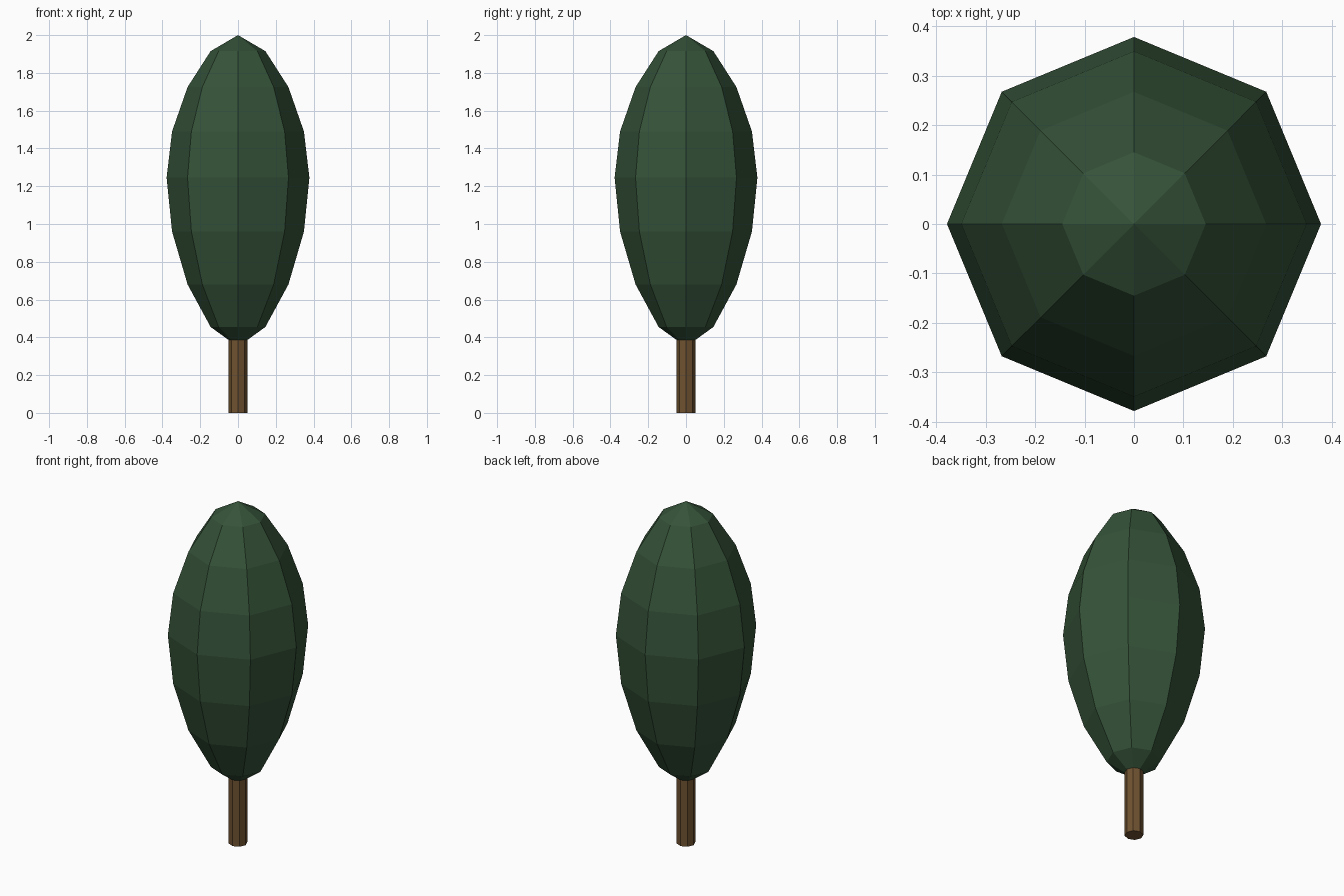
import bpy, bmesh
from math import cos, sin, pi

if "Cube" in bpy.data.objects:
    bpy.data.objects.remove(bpy.data.objects["Cube"])

SIDES = 8


def material(name, color):
    m = bpy.data.materials.new(name)
    m.diffuse_color = color
    m.use_nodes = True
    m.node_tree.nodes["Principled BSDF"].inputs["Base Color"].default_value = m.diffuse_color
    return m


def lathe(name, profile, mat):
    """Revolve (radius, z) points into a flat-faced eight-sided solid."""
    bm = bmesh.new()
    rings = []
    for r, z in profile:
        if r == 0:
            rings.append([bm.verts.new((0, 0, z))] * SIDES)
        else:
            rings.append([bm.verts.new((r * cos(2 * pi * i / SIDES),
                                        r * sin(2 * pi * i / SIDES), z))
                          for i in range(SIDES)])
    for low, high in zip(rings, rings[1:]):
        for i in range(SIDES):
            j = (i + 1) % SIDES
            corners = [low[i], low[j], high[j], high[i]]
            bm.faces.new(list(dict.fromkeys(corners)))
    # Flat caps where the profile does not end in a point
    if profile[0][0]:
        bm.faces.new(rings[0][::-1])
    if profile[-1][0]:
        bm.faces.new(rings[-1])
    bmesh.ops.recalc_face_normals(bm, faces=bm.faces)
    mesh = bpy.data.meshes.new(name)
    bm.to_mesh(mesh)
    bm.free()
    mesh.materials.append(mat)
    obj = bpy.data.objects.new(name, mesh)
    bpy.context.collection.objects.link(obj)
    return obj


# Trunk: plain octagonal post, its top just inside the foliage
lathe("trunk", [(0.05, 0), (0.05, 0.40)],
      material("bark", (0.16, 0.085, 0.03, 1)))

# Foliage: tall faceted egg
lathe("foliage",
      [(0, 0.35), (0.145, 0.455), (0.267, 0.68), (0.349, 0.96), (0.378, 1.245),
       (0.349, 1.49), (0.267, 1.725), (0.145, 1.915), (0, 2.0)],
      material("leaves", (0.035, 0.085, 0.04, 1)))
